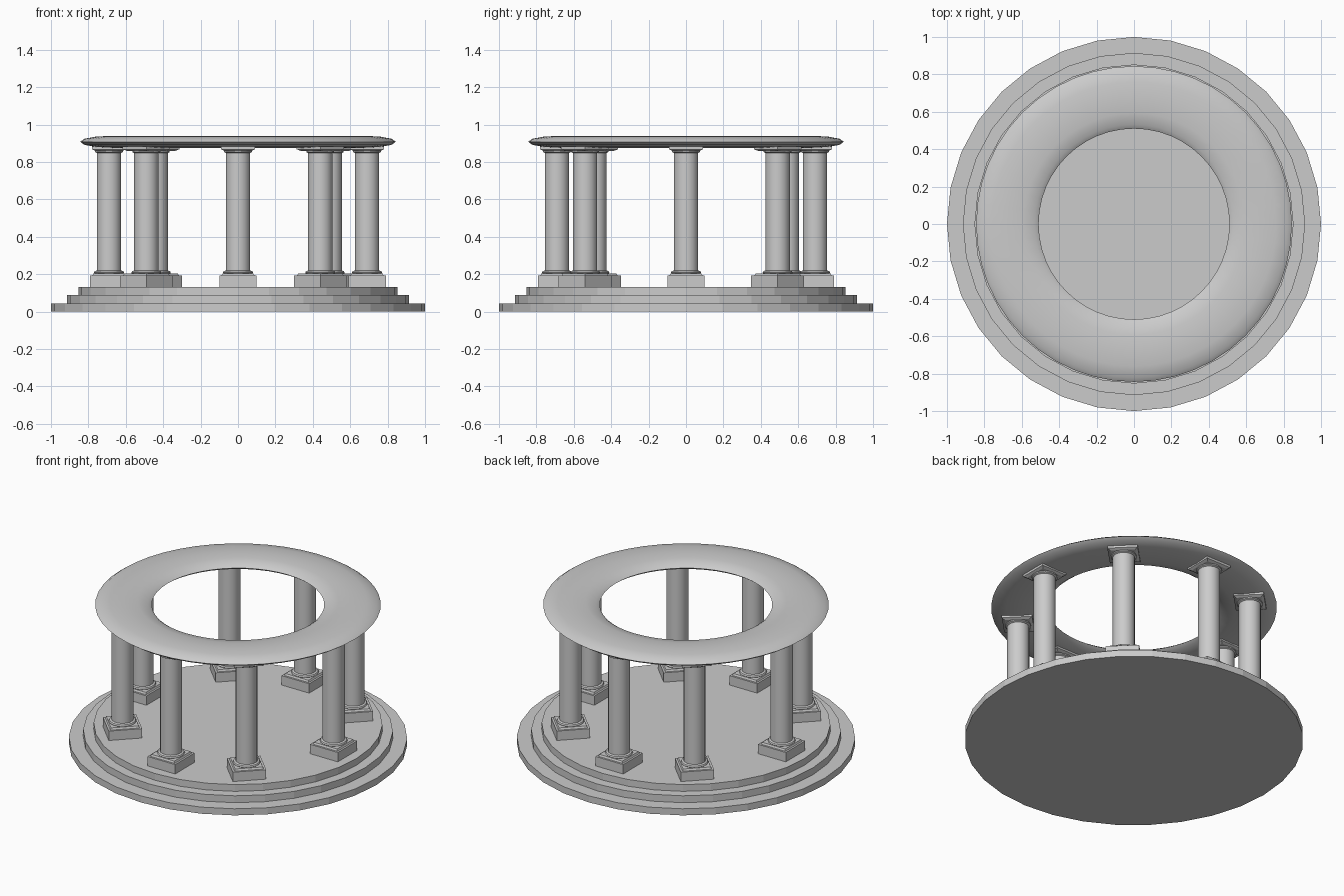
import bpy, bmesh, math
from mathutils import Matrix

if "Cube" in bpy.data.objects:
    bpy.data.objects.remove(bpy.data.objects["Cube"])

stone = bpy.data.materials.new("grey stone")
stone.diffuse_color = (0.6, 0.6, 0.6, 1)
stone.use_nodes = True
stone.node_tree.nodes["Principled BSDF"].inputs["Base Color"].default_value = stone.diffuse_color


def finish(bm, name, smooth=None):
    bmesh.ops.recalc_face_normals(bm, faces=bm.faces)
    mesh = bpy.data.meshes.new(name)
    bm.to_mesh(mesh)
    bm.free()
    mesh.materials.append(stone)
    obj = bpy.data.objects.new(name, mesh)
    bpy.context.collection.objects.link(obj)
    if smooth:
        bpy.ops.object.select_all(action='DESELECT')
        obj.select_set(True)
        bpy.context.view_layer.objects.active = obj
        bpy.ops.object.shade_smooth_by_angle(angle=math.radians(smooth))
    return obj


def lathe(bm, profile, sides, turn=0.0):
    """Stack rings of (radius, z) into a closed solid."""
    rings = []
    for r, z in profile:
        rings.append([bm.verts.new((r * math.cos(turn + 2 * math.pi * i / sides),
                                    r * math.sin(turn + 2 * math.pi * i / sides), z))
                      for i in range(sides)])
    for a, b in zip(rings, rings[1:]):
        for i in range(sides):
            j = (i + 1) % sides
            bm.faces.new((a[i], a[j], b[j], b[i]))
    bm.faces.new(rings[0][::-1])
    bm.faces.new(rings[-1])


# Round stepped platform
bm = bmesh.new()
lathe(bm, [(1, 0), (1, 0.043), (0.915, 0.043), (0.915, 0.088),
           (0.853, 0.088), (0.853, 0.132)], 32)
finish(bm, "stepped_platform")

# Columns: square plinth, round foot, shaft, round neck, square cap
ROOT2 = math.sqrt(2)
spots = [(0.69, 0, 0), (0.49, 0.49, 45), (0, 0.69, 0), (0.44, -0.54, 45)]
spots += [(-x, -y, a) for x, y, a in spots]
for n, (x, y, angle) in enumerate(spots, 1):
    place = Matrix.Translation((x, y, 0)) @ Matrix.Rotation(math.radians(angle), 4, 'Z')
    quarter = math.pi / 4

    bm = bmesh.new()
    lathe(bm, [(0.1 * ROOT2, 0.13), (0.1 * ROOT2, 0.193), (0.088 * ROOT2, 0.193),
               (0.083 * ROOT2, 0.205)], 4, quarter)
    finish(bm, f"column_plinth_{n}").matrix_world = place

    bm = bmesh.new()
    lathe(bm, [(0.078, 0.203), (0.082, 0.208), (0.078, 0.216), (0.066, 0.22),
               (0.066, 0.848), (0.076, 0.853), (0.076, 0.862)], 16, math.pi / 16)
    finish(bm, f"column_shaft_{n}", 30).matrix_world = place

    bm = bmesh.new()
    lathe(bm, [(0.074 * ROOT2, 0.86), (0.09 * ROOT2, 0.868), (0.09 * ROOT2, 0.882)], 4, quarter)
    finish(bm, f"column_cap_{n}").matrix_world = place

# Flattened ring resting on the columns
bm = bmesh.new()
major, minor = 48, 12
grid = []
for i in range(major):
    a = 2 * math.pi * i / major
    ring = []
    for k in range(minor):
        t = 2 * math.pi * k / minor
        r = 0.677 + 0.167 * math.cos(t)
        ring.append(bm.verts.new((r * math.cos(a), r * math.sin(a), 0.908 + 0.032 * math.sin(t))))
    grid.append(ring)
for i in range(major):
    for k in range(minor):
        a, b = grid[i], grid[(i + 1) % major]
        m = (k + 1) % minor
        bm.faces.new((a[k], b[k], b[m], a[m]))
finish(bm, "top_ring", 30)
